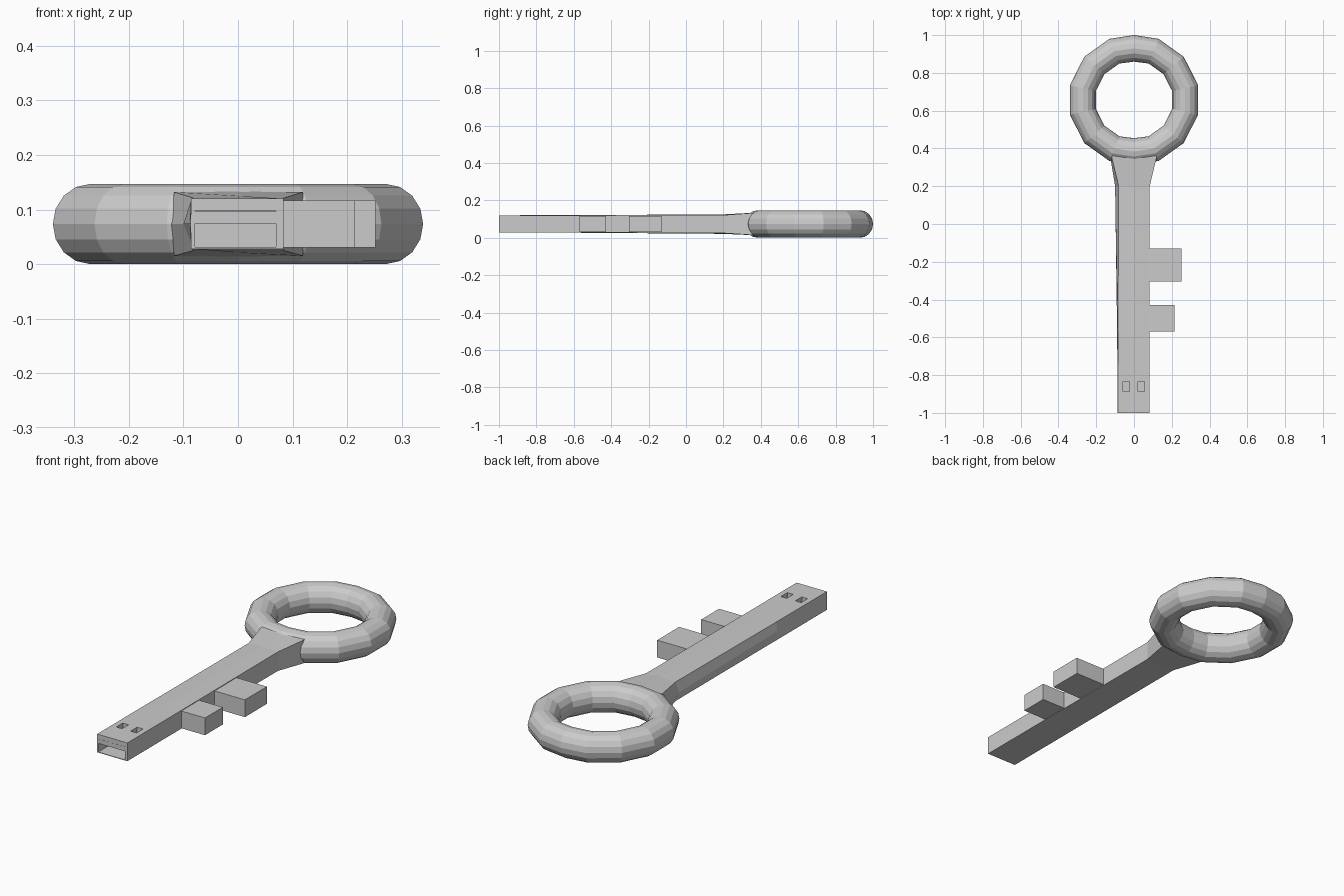
import bpy, bmesh
from math import sin, cos, pi, radians

if "Cube" in bpy.data.objects:
    bpy.data.objects.remove(bpy.data.objects["Cube"])


def mesh_object(name, bm):
    bmesh.ops.recalc_face_normals(bm, faces=bm.faces[:])
    me = bpy.data.meshes.new(name)
    bm.to_mesh(me)
    bm.free()
    ob = bpy.data.objects.new(name, me)
    bpy.context.collection.objects.link(ob)
    return ob


def loft(name, rings, closed=False):
    """Skin equal-length vertex loops; cap the ends unless closed."""
    bm = bmesh.new()
    loops = [[bm.verts.new(p) for p in ring] for ring in rings]
    n = len(loops[0])
    pairs = list(zip(loops, loops[1:]))
    if closed:
        pairs.append((loops[-1], loops[0]))
    else:
        bm.faces.new(loops[0])
        bm.faces.new(loops[-1])
    for a, b in pairs:
        for i in range(n):
            j = (i + 1) % n
            bm.faces.new((a[i], a[j], b[j], b[i]))
    return mesh_object(name, bm)


def box(name, x0, x1, y0, y1, z0, z1):
    return loft(name, [[(x0, y, z0), (x1, y, z0), (x1, y, z1), (x0, y, z1)]
                       for y in (y0, y1)])


def cut(target, cutter):
    mod = target.modifiers.new("cut", 'BOOLEAN')
    mod.operation = 'DIFFERENCE'
    mod.solver = 'EXACT'
    mod.object = cutter
    cutter.hide_render = True
    bpy.context.view_layer.objects.active = target
    bpy.ops.object.modifier_apply(modifier=mod.name)
    bpy.data.objects.remove(cutter)


ZC = 0.0735  # mid height of the key

# Bow: low-poly ring, slightly uneven spacing at top and bottom
half = [13, 41, 68, 90, 112, 139, 167]
rings = []
for a in half + [h + 180 for h in half]:
    major = 0.273 if a % 180 == 90 else 0.278
    ca, sa = cos(radians(a)), sin(radians(a))
    ring = []
    for k in range(16):
        t = 2 * pi * k / 16
        r = major + 0.0705 * cos(t)
        ring.append((r * ca, 0.657 + r * sa, ZC + 0.0735 * sin(t)))
    rings.append(ring)
loft("bow_ring", rings, closed=True)

# Shaft: y, left edge, left ridge, right edge, bottom, top, crown
sections = [(-1.0, -0.086, -0.087, 0.083, 0.028, 0.120, 0.0),
            (-0.6, -0.085, -0.089, 0.083, 0.028, 0.120, 0.001),
            (0.2, -0.081, -0.100, 0.083, 0.025, 0.121, 0.004),
            (0.35, -0.117, -0.125, 0.119, 0.015, 0.132, 0.001),
            (0.39, -0.117, -0.125, 0.119, 0.015, 0.132, 0.001)]
shaft = loft("shaft", [[(l, y, zb), (0, y, zb - c), (r, y, zb), (r, y, zt),
                        (0, y, zt + c), (l, y, zt), (m, y, ZC)]
                       for y, l, m, r, zb, zt, c in sections])

# Plug socket in the tip and two windows in its top
cut(shaft, box("socket_cutter", -0.079, 0.07, -1.1, -0.7, 0.031, 0.097))
for x in (-0.058, 0.022):
    cut(shaft, box("window_cutter", x, x + 0.033, -0.887, -0.835, 0.09, 0.2))
box("socket_tongue", -0.079, 0.07, -0.999, -0.7, 0.074, 0.096)

# Teeth
box("tooth_large", 0.07, 0.252, -0.305, -0.13, 0.03, 0.117)
box("tooth_small", 0.07, 0.215, -0.57, -0.428, 0.03, 0.117)
